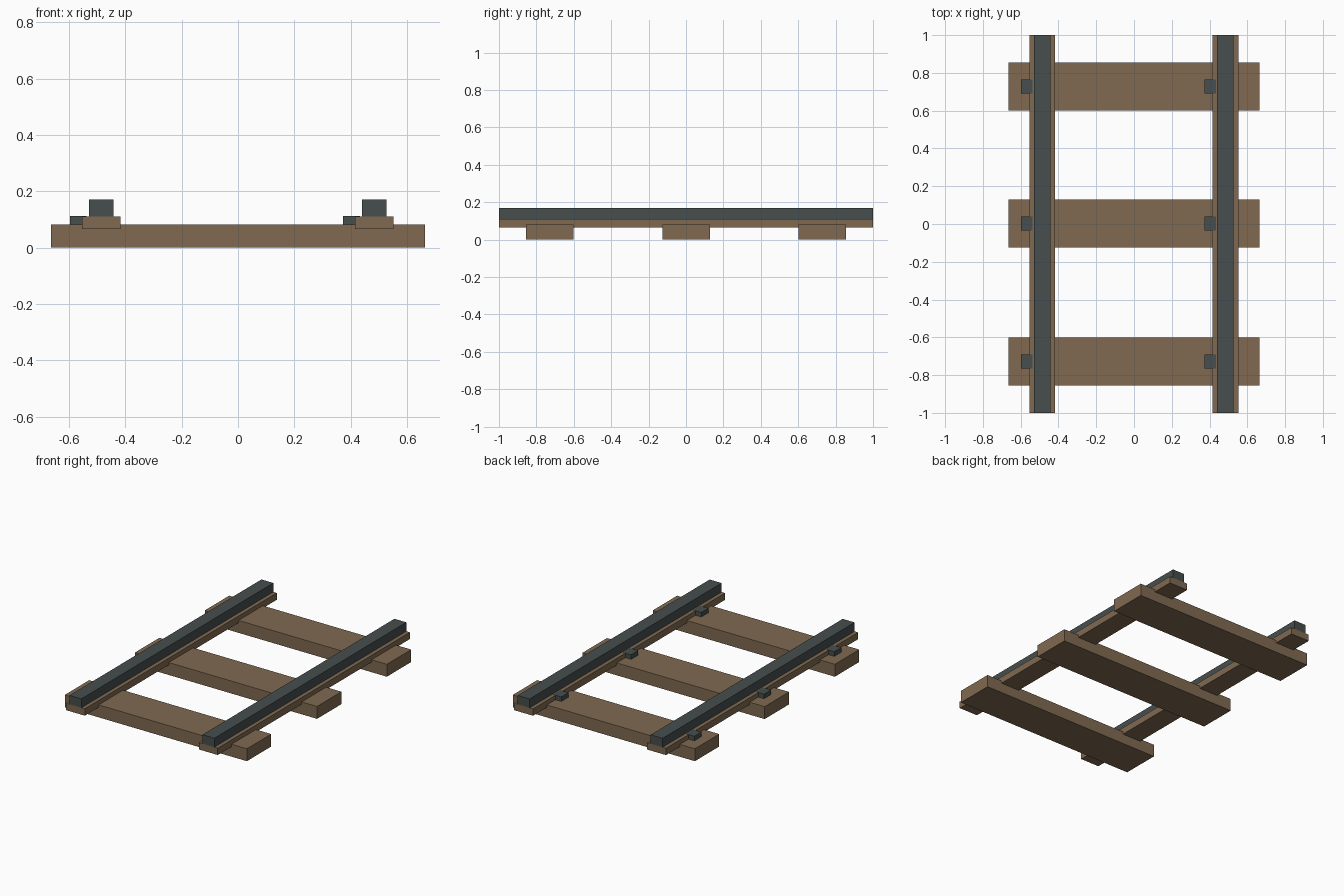
import bpy

cube = bpy.data.objects.get("Cube")
if cube:
    bpy.data.objects.remove(cube, do_unlink=True)


def make_material(name, color):
    mat = bpy.data.materials.new(name)
    mat.use_nodes = True
    mat.diffuse_color = color
    mat.node_tree.nodes["Principled BSDF"].inputs["Base Color"].default_value = color
    return mat


wood = make_material("brown wood", (0.214, 0.144, 0.082, 1))
steel = make_material("dark steel", (0.061, 0.077, 0.074, 1))


def box(name, center, size, mat):
    bpy.ops.mesh.primitive_cube_add(size=1, location=center)
    obj = bpy.context.object
    obj.name = name
    obj.scale = size
    bpy.ops.object.transform_apply(location=False, rotation=False, scale=True)
    obj.data.materials.append(mat)


rows = {"front": -0.729, "middle": 0.002, "back": 0.729}
sides = {"right": -0.486, "left": 0.484}

# Sleepers lying across the track
for row, y in rows.items():
    box(f"{row}_sleeper", (0, y, 0.041), (1.328, 0.254, 0.082), wood)

for side, x in sides.items():
    # Wooden rail foot, sunk slightly into the sleepers, with the steel rail on top
    box(f"{side}_rail_foot", (x, 0, 0.0885), (0.137, 2, 0.045), wood)
    box(f"{side}_rail", (x, 0, 0.14), (0.087, 2, 0.06), steel)
    # Spikes holding the rail foot on its right edge
    for row, y in rows.items():
        box(f"{row}_{side}_spike", (x - 0.081, y, 0.092), (0.06, 0.074, 0.04), steel)
